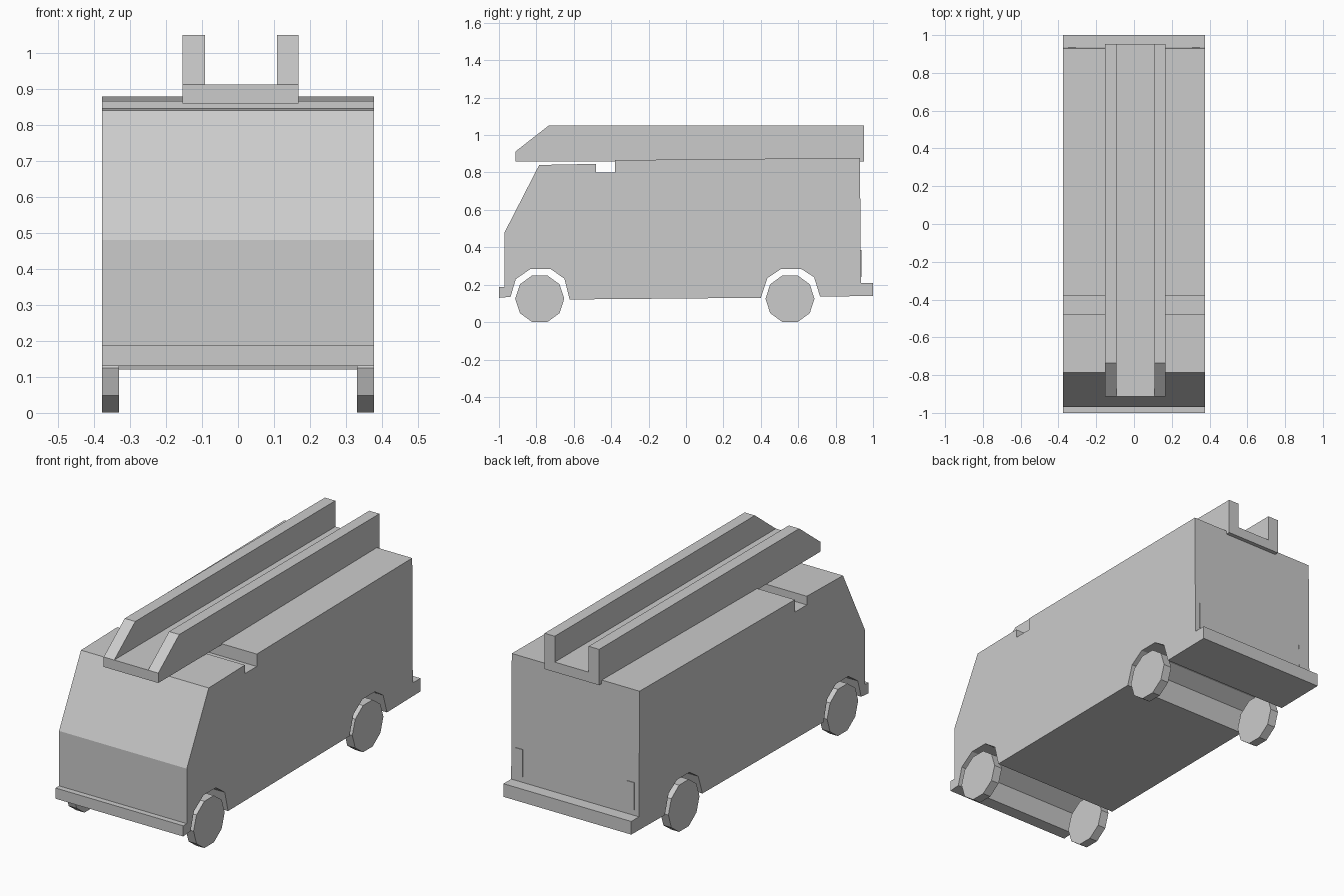
import bpy, bmesh, math

if "Cube" in bpy.data.objects:
    bpy.data.objects.remove(bpy.data.objects["Cube"])


def extrude_x(name, profile, x0, x1):
    """Extrude a closed (y, z) profile from x0 to x1."""
    bm = bmesh.new()
    face = bm.faces.new([bm.verts.new((x0, y, z)) for y, z in profile])
    ext = bmesh.ops.extrude_face_region(bm, geom=[face])
    moved = [v for v in ext["geom"] if isinstance(v, bmesh.types.BMVert)]
    bmesh.ops.translate(bm, verts=moved, vec=(x1 - x0, 0, 0))
    bmesh.ops.recalc_face_normals(bm, faces=bm.faces)
    mesh = bpy.data.meshes.new(name)
    bm.to_mesh(mesh)
    bm.free()
    obj = bpy.data.objects.new(name, mesh)
    bpy.context.collection.objects.link(obj)
    return obj


W = 0.377

# Body: bumpers, sloped windscreen, roof groove and wheel arches in one profile
body = [
    (-1, 0.13), (-1, 0.187), (-0.97, 0.187), (-0.97, 0.48),
    (-0.785, 0.84), (-0.48, 0.846), (-0.48, 0.80), (-0.38, 0.80),
    (-0.38, 0.866), (0.93, 0.878), (0.935, 0.21), (1, 0.21), (1, 0.14),
    (0.717, 0.136), (0.685, 0.24), (0.615, 0.285), (0.51, 0.285),
    (0.435, 0.235), (0.40, 0.13), (-0.622, 0.121), (-0.65, 0.232),
    (-0.725, 0.285), (-0.83, 0.285), (-0.91, 0.23), (-0.938, 0.135),
]
extrude_x("body", body, -W, W)

# Ten-sided wheels
R = 0.131
for axle, yc in (("front", -0.782), ("rear", 0.556)):
    ring = [(yc + R * math.cos(math.radians(36 * i)),
             0.125 + R * math.sin(math.radians(36 * i))) for i in range(10)]
    extrude_x(axle + "_wheel_left", ring, -W, -0.33)
    extrude_x(axle + "_wheel_right", ring, 0.33, W)

# Roof ladder as one U-shaped channel: floor between two rails
rail = [(-0.912, 0.859), (-0.912, 0.912), (-0.735, 1.05), (0.952, 1.05), (0.952, 0.859)]
floor = [(-0.912, 0.859), (-0.912, 0.912), (0.952, 0.912), (0.952, 0.859)]
extrude_x("ladder_rail_left", rail, -0.154, -0.092)
extrude_x("ladder_rail_right", rail, 0.108, 0.168)
extrude_x("ladder_floor", floor, -0.092, 0.108)

# Tail lights, nearly flush with the rear panel
light = [(0.928, 0.24), (0.938, 0.24), (0.937, 0.385), (0.928, 0.385)]
extrude_x("tail_light_left", light, -0.35, -0.308)
extrude_x("tail_light_right", light, 0.308, 0.35)
